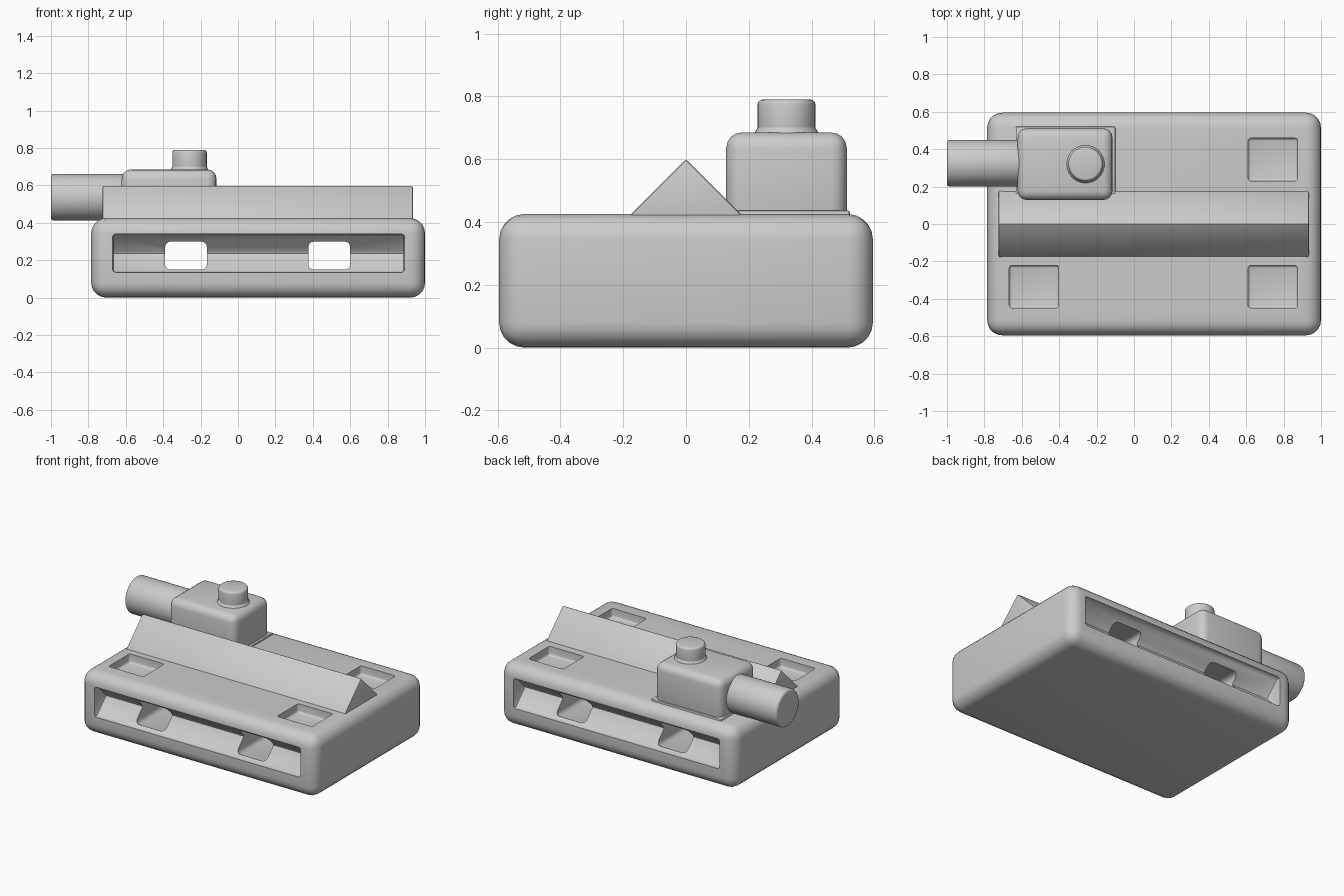
import bpy
import bmesh
from math import radians, pi
from mathutils import Matrix, Vector

if "Cube" in bpy.data.objects:
    bpy.data.objects.remove(bpy.data.objects["Cube"], do_unlink=True)

# One plain material for every part
grey = bpy.data.materials.new("plain_grey")
grey.use_nodes = True
COLOUR = (0.6, 0.6, 0.6, 1)
grey.diffuse_color = COLOUR
grey.node_tree.nodes["Principled BSDF"].inputs["Base Color"].default_value = COLOUR


def finish(name, bm, bevel=0.0, segments=4):
    """Turn a bmesh into an object, rounding all edges sharper than 30 degrees."""
    bmesh.ops.recalc_face_normals(bm, faces=bm.faces)
    if bevel:
        edges = [e for e in bm.edges if e.calc_face_angle(0) > radians(30)]
        bmesh.ops.bevel(bm, geom=edges, offset=bevel, segments=segments,
                        profile=0.5, affect='EDGES', clamp_overlap=True)
    mesh = bpy.data.meshes.new(name)
    bm.to_mesh(mesh)
    bm.free()
    mesh.materials.append(grey)
    obj = bpy.data.objects.new(name, mesh)
    bpy.context.collection.objects.link(obj)
    return obj


def box(name, low, high, bevel=0.0, segments=4):
    low, high = Vector(low), Vector(high)
    bm = bmesh.new()
    place = Matrix.Translation((low + high) / 2) @ Matrix.Diagonal((*(high - low), 1))
    bmesh.ops.create_cube(bm, size=1, matrix=place)
    return finish(name, bm, bevel, segments)


def prism(name, profile, x0, x1, bevel=0.0, segments=2):
    """Extrude a (y, z) profile along x."""
    bm = bmesh.new()
    face = bm.faces.new([bm.verts.new((x0, y, z)) for y, z in profile])
    out = bmesh.ops.extrude_face_region(bm, geom=[face])
    verts = [v for v in out["geom"] if isinstance(v, bmesh.types.BMVert)]
    bmesh.ops.translate(bm, verts=verts, vec=(x1 - x0, 0, 0))
    return finish(name, bm, bevel, segments)


def cylinder(name, centre, r1, r2, length, turn=None, bevel=0.0):
    bm = bmesh.new()
    place = Matrix.Translation(centre) @ (turn or Matrix())
    bmesh.ops.create_cone(bm, cap_ends=True, segments=32, radius1=r1, radius2=r2,
                          depth=length, matrix=place)
    return finish(name, bm, bevel, 3)


def smooth(obj):
    bpy.ops.object.select_all(action='DESELECT')
    obj.select_set(True)
    bpy.context.view_layer.objects.active = obj
    bpy.ops.object.shade_smooth_by_angle(angle=radians(32))


def cut(target, cutter):
    """Subtract a cutter and remove it afterwards."""
    mod = target.modifiers.new("cut", 'BOOLEAN')
    mod.operation, mod.solver, mod.object = 'DIFFERENCE', 'EXACT', cutter
    cutter.hide_render = True
    bpy.ops.object.select_all(action='DESELECT')
    bpy.context.view_layer.objects.active = target
    bpy.ops.object.modifier_apply(modifier=mod.name)
    bpy.data.objects.remove(cutter, do_unlink=True)


# Rounded base block
base = box("base_block", (-0.785, -0.595, 0), (1.0, 0.595, 0.425), 0.08, 5)

# V-shaped slots along the front and the back
for side in (-1, 1):
    slot = [(side * y, z) for y, z in
            ((0.7, 0.135), (0.57, 0.135), (0.47, 0.237), (0.57, 0.34), (0.7, 0.34))]
    cut(base, prism("slot_cutter", slot, -0.67, 0.89, 0.015))

# Two tunnels from slot to slot
for x in (-0.278, 0.488):
    cut(base, box("tunnel_cutter", (x - 0.112, -0.56, 0.135),
                  (x + 0.112, 0.56, 0.3), 0.03, 3))

# Three shallow pockets in the top
for x, y in ((-0.535, -0.335), (0.742, -0.335), (0.742, 0.345)):
    cut(base, box("pocket_cutter", (x - 0.132, y - 0.114, 0.365),
                  (x + 0.132, y + 0.114, 0.5), 0.015, 3))

# Triangular ridge across the top
ridge = prism("ridge", ((-0.185, 0.415), (0.185, 0.415), (0, 0.6)),
              -0.725, 0.935, 0.008)

# Housing with a thin foot
housing = box("housing", (-0.622, 0.128, 0.38), (-0.115, 0.512, 0.685), 0.05)
foot = box("housing_foot", (-0.632, 0.12, 0.41), (-0.1, 0.522, 0.437), 0.008, 2)

# Barrel on the side and knob on top of the housing
barrel = cylinder("side_barrel", (-0.78, 0.325, 0.536), 0.125, 0.125, 0.44,
                  Matrix.Rotation(pi / 2, 4, 'Y'), 0.015)
knob = cylinder("top_knob", (-0.259, 0.32, 0.725), 0.092, 0.092, 0.13, bevel=0.015)
collar = cylinder("knob_collar", (-0.259, 0.32, 0.69), 0.104, 0.092, 0.02)

for part in (base, ridge, housing, foot, barrel, knob, collar):
    smooth(part)
